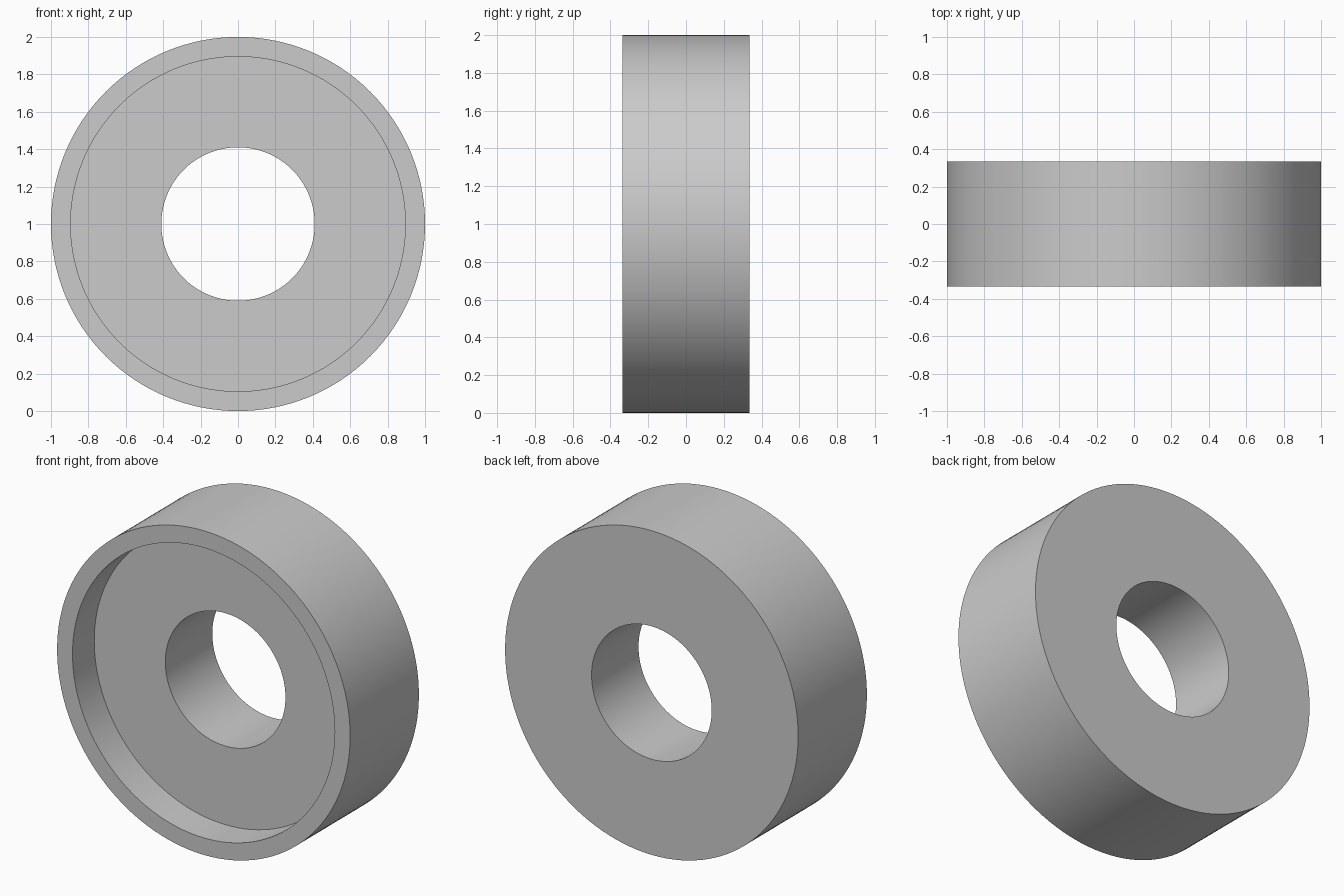
import bpy
import bmesh
import math
from mathutils import Matrix, Vector

cube = bpy.data.objects.get("Cube")
if cube:
    bpy.data.objects.remove(cube, do_unlink=True)

OUTER, RECESS, BORE = 1.0, 0.895, 0.41
HALF, DEPTH = 0.335, 0.212
SEGMENTS = 128

# Plain grey finish
grey = bpy.data.materials.new("light_grey")
grey.use_nodes = True
colour = (0.6, 0.6, 0.6, 1)
grey.diffuse_color = colour
grey.node_tree.nodes["Principled BSDF"].inputs["Base Color"].default_value = colour

# Closed cross-section (radius, y): bore, recess floor, recess wall, rim, outside
floor_y = -HALF + DEPTH
section = [(BORE, HALF), (BORE, floor_y), (RECESS, floor_y),
           (RECESS, -HALF), (OUTER, -HALF), (OUTER, HALF)]

# Revolve the section around the y axis
bm = bmesh.new()
verts = [bm.verts.new((r, y, 0)) for r, y in section]
edges = [bm.edges.new((v, verts[i - 1])) for i, v in enumerate(verts)]
bmesh.ops.spin(bm, geom=verts + edges, cent=(0, 0, 0), axis=(0, 1, 0),
               angle=math.tau, steps=SEGMENTS, use_merge=True)
bmesh.ops.remove_doubles(bm, verts=bm.verts, dist=0.0001)
bmesh.ops.recalc_face_normals(bm, faces=bm.faces)
bmesh.ops.transform(bm, matrix=Matrix.Translation(Vector((0, 0, OUTER))), verts=bm.verts)

mesh = bpy.data.meshes.new("recessed_ring")
bm.to_mesh(mesh)
bm.free()
mesh.materials.append(grey)
ring = bpy.data.objects.new("recessed_ring", mesh)
bpy.context.collection.objects.link(ring)

# Smooth round walls with crisp rims
bpy.ops.object.select_all(action="DESELECT")
ring.select_set(True)
bpy.context.view_layer.objects.active = ring
bpy.ops.object.shade_smooth_by_angle(angle=math.radians(30))
